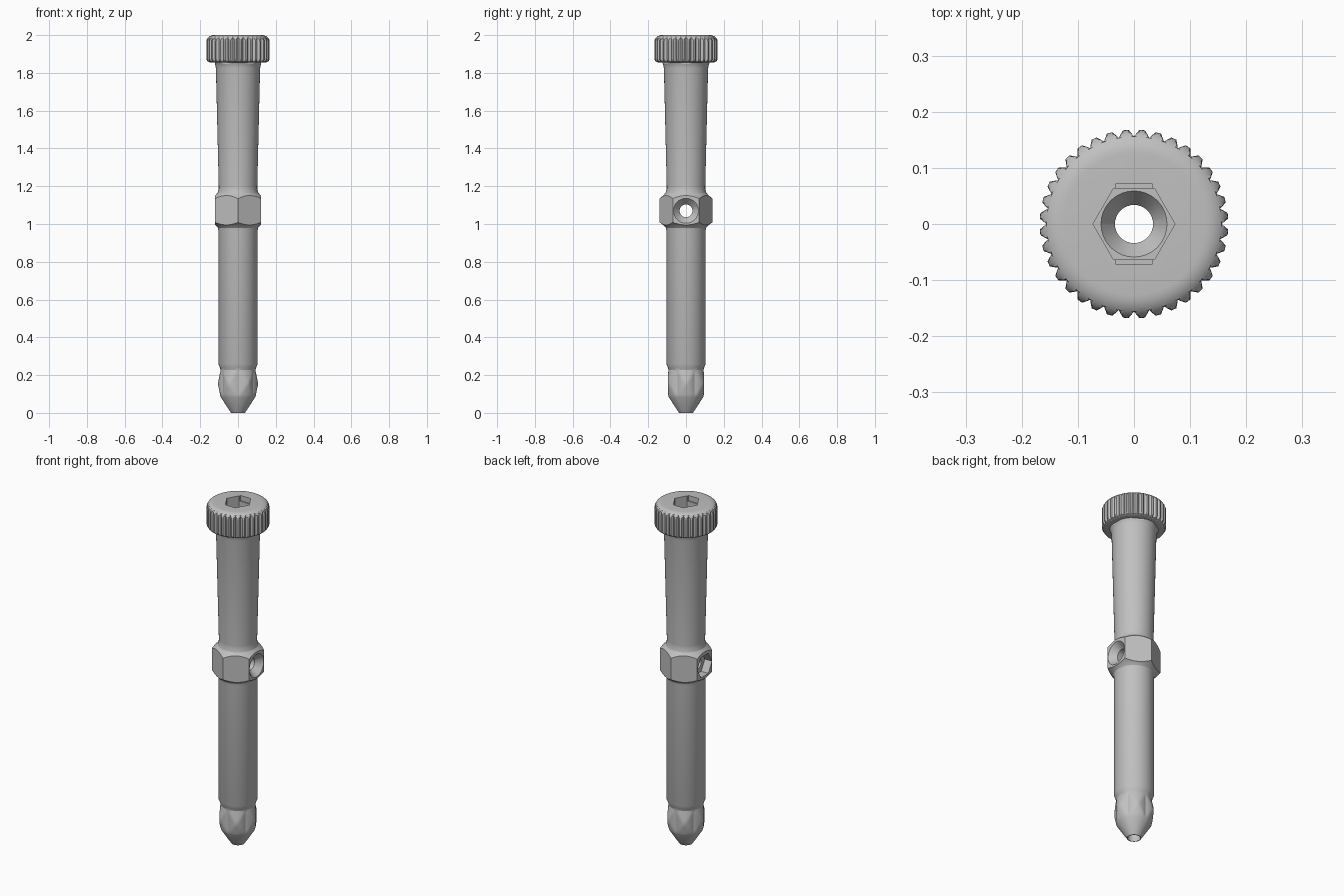
import bpy, bmesh
from math import sin, cos, pi, radians
from mathutils import Matrix

cube = bpy.data.objects.get("Cube")
if cube:
    bpy.data.objects.remove(cube, do_unlink=True)

steel = bpy.data.materials.new("grey_steel")
steel.use_nodes = True
GREY = (0.53, 0.53, 0.53, 1)
steel.diffuse_color = GREY
steel.node_tree.nodes["Principled BSDF"].inputs["Base Color"].default_value = GREY


def finish(name, bm):
    bmesh.ops.recalc_face_normals(bm, faces=bm.faces)
    mesh = bpy.data.meshes.new(name)
    bm.to_mesh(mesh)
    bm.free()
    mesh.materials.append(steel)
    obj = bpy.data.objects.new(name, mesh)
    bpy.context.collection.objects.link(obj)
    return obj


def lathe(name, profile, segments, shape=lambda r, z, i: r):
    """Closed turned solid; shape may alter the radius at each point."""
    bm = bmesh.new()
    rings = []
    for r, z in profile:
        ring = []
        for i in range(segments):
            a = 2 * pi * i / segments
            s = shape(r, z, i)
            ring.append(bm.verts.new((s * cos(a), s * sin(a), z)))
        rings.append(ring)
    for low, high in zip(rings, rings[1:]):
        for i in range(segments):
            j = (i + 1) % segments
            bm.faces.new((low[i], low[j], high[j], high[i]))
    bm.faces.new(rings[0][::-1])
    bm.faces.new(rings[-1])
    return finish(name, bm)


def boolean(target, cutter, operation):
    mod = target.modifiers.new(operation, 'BOOLEAN')
    mod.operation = operation
    mod.solver = 'EXACT'
    mod.object = cutter
    bpy.context.view_layer.objects.active = target
    bpy.ops.object.modifier_apply(modifier=mod.name)
    bpy.data.objects.remove(cutter, do_unlink=True)


def place(obj, matrix):
    obj.data.transform(matrix)
    return obj


# Tip ring with six pointed bumps
TIP_Z, SEG = 0.155, 72


def tip_bumps(r, z, i):
    if not 0.09 < z < 0.23:
        return r
    around = abs((i + 6) % 12 - 6) / 6
    along = abs(z - TIP_Z) / 0.072
    return r + 0.015 * max(0, 1 - max(around, along))


# Tapered shaft with a round collar
profile = [(0.037, 0), (0.091, 0.083)]
profile += [(0.092, 0.083 + 0.012 * k) for k in range(1, 13)]
profile += [(0.096, 0.24), (0.104, 0.26), (0.104, 0.965), (0.107, 0.98),
            (0.118, 0.993), (0.145, 1.012), (0.145, 1.13), (0.122, 1.15),
            (0.108, 1.165), (0.102, 1.185), (0.102, 1.2), (0.117, 1.825),
            (0.121, 1.845), (0.13, 1.862), (0.13, 1.88)]
shaft = lathe("shaft", profile, SEG, tip_bumps)

# Flats of the hexagonal collar, two of them square to x
hexagon = lathe("hexagon", [(0.14, -0.1), (0.14, 2.1)], 6)
boolean(shaft, place(hexagon, Matrix.Rotation(radians(30), 4, 'Z')), 'INTERSECT')

# Knurled head with rounded rims
NOTCH = (0.012, 0.006, 0, 0, 0, 0.006)


def knurl(r, z, i):
    return min(r, 0.168 - NOTCH[i % 6])


head_profile = [(0.115, 1.856), (0.15, 1.856), (0.161, 1.861), (0.168, 1.872)]
for k in range(9):
    a = pi / 2 * k / 8
    head_profile.append((0.126 + 0.042 * cos(a), 1.966 + 0.034 * sin(a)))
head = lathe("knurled_head", head_profile, 216, knurl)
boolean(shaft, head, 'UNION')
shaft.name = "knurled_pin"

# Axial bore and hexagonal socket with a drilled cone floor
boolean(shaft, lathe("bore", [(0.034, -0.1), (0.034, 2.1)], 32), 'DIFFERENCE')
boolean(shaft, lathe("socket", [(0.073, 1.92), (0.073, 2.1)], 6), 'DIFFERENCE')
cone = lathe("socket_floor", [(0.03, 1.88), (0.0625, 1.925)], 32)
boolean(shaft, cone, 'DIFFERENCE')

# Shallow slot across two socket flats
bm = bmesh.new()
bmesh.ops.create_cube(bm, size=1, matrix=Matrix.Translation((0, 0, 2.0))
                      @ Matrix.Diagonal((0.066, 0.143, 0.06, 1)))
boolean(shaft, finish("slot", bm), 'DIFFERENCE')

# Cross hole: countersunk on one side, hexagonal pocket on the other
across = Matrix.Translation((0, 0, 1.07)) @ Matrix.Rotation(pi / 2, 4, 'Y')
for name, points, sides in (
        ("cross_hole", [(0.034, -0.2), (0.034, 0.2)], 32),
        ("countersink", [(0.03, 0.08), (0.066, 0.121), (0.066, 0.2)], 32)):
    boolean(shaft, place(lathe(name, points, sides), across), 'DIFFERENCE')
pocket = lathe("pocket", [(0.068, -0.2), (0.068, -0.075)], 6)
turn = Matrix.Rotation(pi / 2, 4, 'Z')
boolean(shaft, place(pocket, across @ turn), 'DIFFERENCE')

# Smooth the turned surfaces, keep the edges crisp
bpy.ops.object.select_all(action='DESELECT')
shaft.select_set(True)
bpy.context.view_layer.objects.active = shaft
bpy.ops.object.shade_smooth_by_angle(angle=radians(25))
